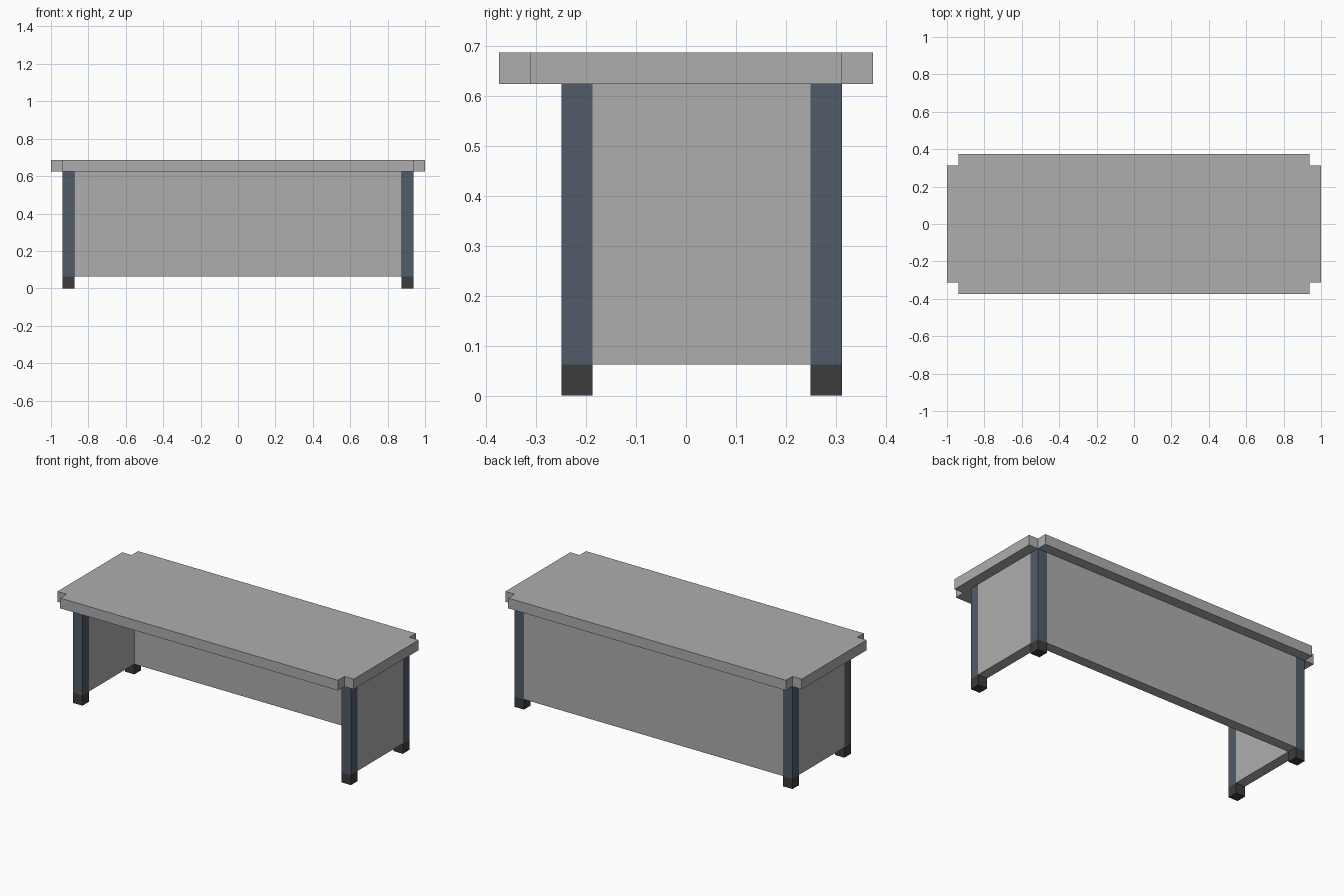
import bpy
import bmesh

if "Cube" in bpy.data.objects:
    bpy.data.objects.remove(bpy.data.objects["Cube"], do_unlink=True)

U = 0.0625  # common thickness of legs, panels and top


def material(name, rgb):
    mat = bpy.data.materials.new(name)
    mat.use_nodes = True
    mat.diffuse_color = (*rgb, 1)
    mat.node_tree.nodes["Principled BSDF"].inputs["Base Color"].default_value = (*rgb, 1)
    return mat


grey = material("light_grey", (0.42, 0.42, 0.42))
slate = material("slate_blue", (0.082, 0.107, 0.138))
charcoal = material("charcoal", (0.045, 0.045, 0.045))


def prism(name, outline, z0, z1, mat):
    """Extrude a flat outline from z0 up to z1."""
    bm = bmesh.new()
    face = bm.faces.new([bm.verts.new((x, y, z0)) for x, y in outline])
    geom = bmesh.ops.extrude_face_region(bm, geom=[face])["geom"]
    top = [v for v in geom if isinstance(v, bmesh.types.BMVert)]
    bmesh.ops.translate(bm, verts=top, vec=(0, 0, z1 - z0))
    bmesh.ops.recalc_face_normals(bm, faces=bm.faces)
    mesh = bpy.data.meshes.new(name)
    bm.to_mesh(mesh)
    bm.free()
    mesh.materials.append(mat)
    obj = bpy.data.objects.new(name, mesh)
    bpy.context.collection.objects.link(obj)
    return obj


def box(name, x0, x1, y0, y1, z0, z1, mat):
    return prism(name, [(x0, y0), (x1, y0), (x1, y1), (x0, y1)], z0, z1, mat)


# Desk top with a square notch in each corner
X, Y = 1.0, 0.375
quarter = [(X, Y - U), (X - U, Y - U), (X - U, Y)]
outline = (quarter
           + [(-x, y) for x, y in reversed(quarter)]
           + [(-x, -y) for x, y in quarter]
           + [(x, -y) for x, y in reversed(quarter)])
prism("desk_top", outline, 10 * U, 11 * U, grey)

# Legs with dark feet, and the side panels between them
for side, s in (("left", 1), ("right", -1)):
    x0, x1 = sorted((s * 14 * U, s * 15 * U))
    for end, y0 in (("front", -4 * U), ("back", 4 * U)):
        box(f"{end}_{side}_leg", x0, x1, y0, y0 + U, U, 10 * U, slate)
        box(f"{end}_{side}_foot", x0, x1, y0, y0 + U, 0, U, charcoal)
    box(f"{side}_side_panel", x0, x1, -3 * U, 4 * U, U, 10 * U, grey)

# Back panel, flush with the back legs
box("back_panel", -14 * U, 14 * U, 4 * U, 5 * U, U, 10 * U, grey)
